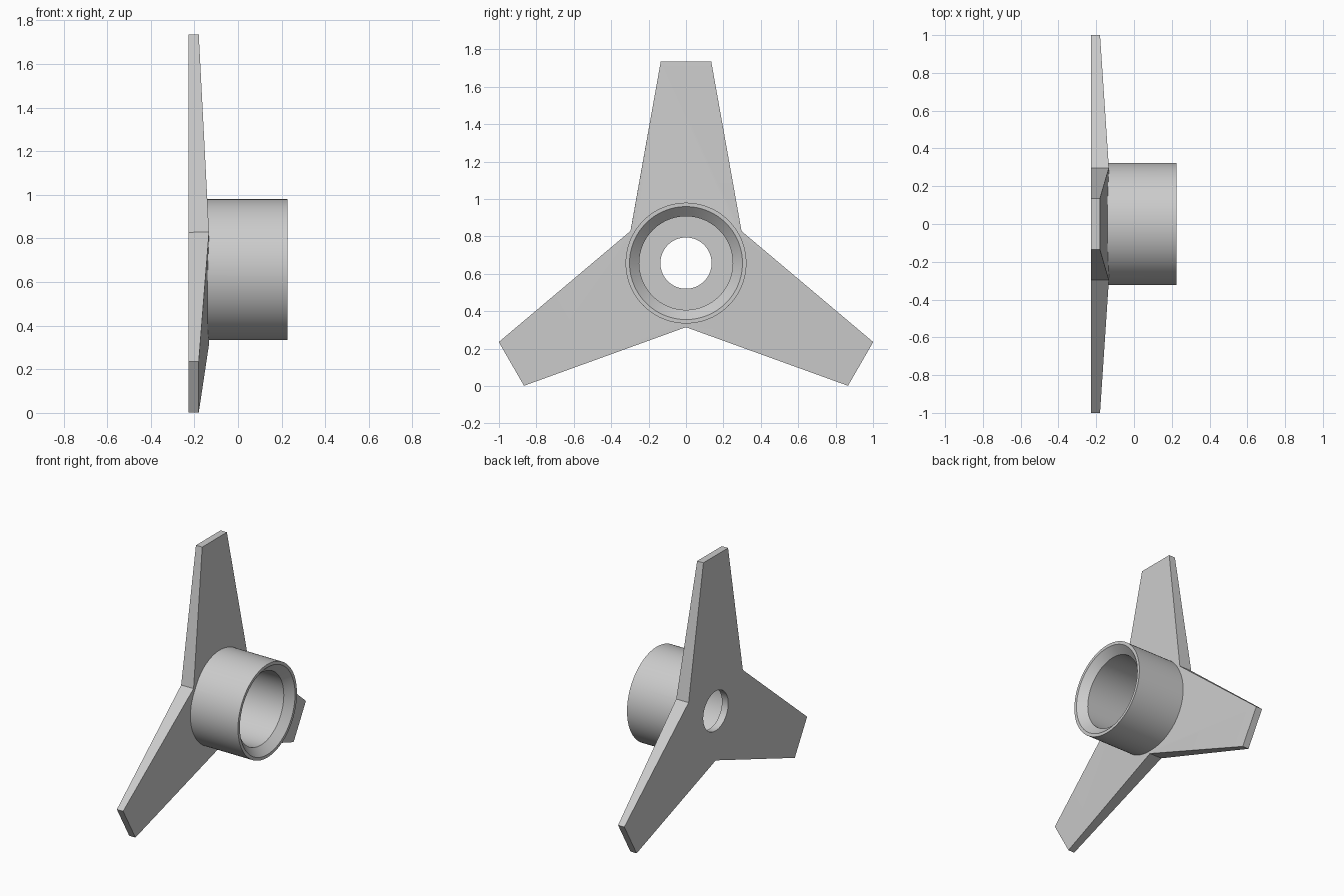
import bpy, bmesh
from math import sin, cos, pi, radians
from mathutils import Vector, Matrix

if "Cube" in bpy.data.objects:
    bpy.data.objects.remove(bpy.data.objects["Cube"], do_unlink=True)

AXIS_Z = 0.657          # height of the hub axis
BACK, FRONT = -0.228, 0.226

grey = bpy.data.materials.new("plain grey")
grey.use_nodes = True
grey.diffuse_color = (0.6, 0.6, 0.6, 1)
grey.node_tree.nodes["Principled BSDF"].inputs["Base Color"].default_value = (0.6, 0.6, 0.6, 1)


def make_object(name, bm):
    bmesh.ops.recalc_face_normals(bm, faces=bm.faces)
    mesh = bpy.data.meshes.new(name)
    bm.to_mesh(mesh)
    bm.free()
    mesh.materials.append(grey)
    obj = bpy.data.objects.new(name, mesh)
    obj.location.z = AXIS_Z
    bpy.context.collection.objects.link(obj)
    return obj


def revolve(name, profile, steps=96):
    """Closed solid turned about the x axis from (x, radius) points."""
    bm = bmesh.new()
    rings = [[bm.verts.new((x, r * sin(2 * pi * i / steps), r * cos(2 * pi * i / steps)))
              for i in range(steps)] for x, r in profile]
    for a, b in zip(rings, rings[1:]):
        for i in range(steps):
            j = (i + 1) % steps
            bm.faces.new((a[i], a[j], b[j], b[i]))
    bm.faces.new(rings[0])
    bm.faces.new(rings[-1])
    return make_object(name, bm)


def three_arms():
    """Flat-backed star whose front faces slope from the hub to the tips."""
    bm = bmesh.new()
    # Outline of one arm: distance from the axis along z, half width, front x
    points = [(0, 0, -0.1245), (0.171, 0.297, -0.133), (1.078, 0.135, -0.18),
              (1.078, -0.135, -0.18), (0.171, -0.297, -0.133)]
    for k in range(3):
        turn = Matrix.Rotation(radians(120 * k), 3, 'X')
        front = [bm.verts.new(turn @ Vector((x, y, z))) for z, y, x in points]
        back = [bm.verts.new(turn @ Vector((BACK, y, z))) for z, y, x in points]
        bm.faces.new(front)
        bm.faces.new(back)
        for i in range(1, 4):
            bm.faces.new((front[i], front[i + 1], back[i + 1], back[i]))
    bmesh.ops.remove_doubles(bm, verts=bm.verts, dist=0.001)
    return make_object("three_arm_hub", bm)


def boolean(target, tool, operation):
    mod = target.modifiers.new(operation.lower(), 'BOOLEAN')
    mod.operation, mod.solver, mod.object = operation, 'EXACT', tool
    bpy.ops.object.modifier_apply(modifier=mod.name)
    bpy.data.objects.remove(tool, do_unlink=True)


body = three_arms()
bpy.context.view_layer.objects.active = body
body.select_set(True)

# Round hub
boolean(body, revolve("hub_barrel", [(-0.15, 0.323), (FRONT, 0.323)]), 'UNION')

# Through hole, wide bore and chamfered mouth
bore = [(-0.3, 0.137), (-0.18, 0.137), (-0.18, 0.25),
        (FRONT - 0.05, 0.25), (FRONT, 0.302), (FRONT + 0.01, 0.3124)]
boolean(body, revolve("bore_cutter", bore), 'DIFFERENCE')

bpy.ops.object.shade_smooth_by_angle(angle=radians(20))
